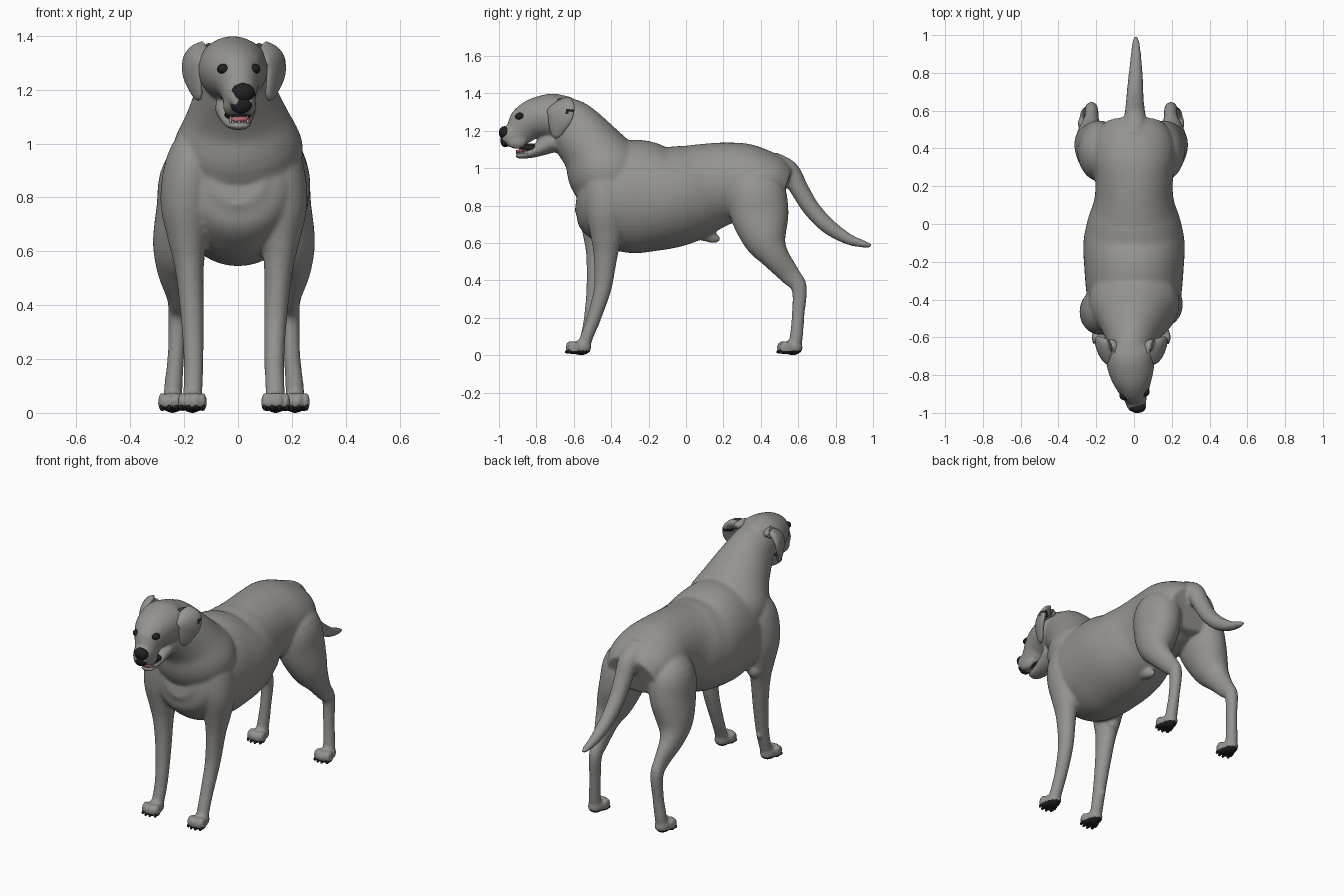
import bpy, bmesh, math
from mathutils import Vector, Matrix

if "Cube" in bpy.data.objects:
    bpy.data.objects.remove(bpy.data.objects["Cube"])


def material(name, rgb):
    m = bpy.data.materials.new(name)
    m.use_nodes = True
    m.diffuse_color = (*rgb, 1)
    m.node_tree.nodes["Principled BSDF"].inputs["Base Color"].default_value = (*rgb, 1)
    return m


COAT = material("grey coat", (0.305, 0.295, 0.275))
DARK = material("near black", (0.015, 0.015, 0.015))
PINK = material("tongue pink", (0.5, 0.15, 0.17))
TOOTH = material("tooth ivory", (0.65, 0.62, 0.54))


def spline(a, b, c, d, t):
    return 0.5 * (2 * b + (c - a) * t + (2 * a - 5 * b + 4 * c - d) * t * t
                  + (3 * b - a - 3 * c + d) * t ** 3)


def tube(bm, stations, sides=48, steps=5):
    """Loft elliptical rings along (x, y, z, width, depth) stations."""
    s = [Vector(p) for p in stations]
    s = [2 * s[0] - s[1]] + s + [2 * s[-1] - s[-2]]
    path = [spline(*s[i:i + 4], k / steps) for i in range(len(s) - 3) for k in range(steps)]
    path.append(s[-2])
    rings = []
    for i, p in enumerate(path):
        t = (path[min(i + 1, len(path) - 1)].xyz - path[max(i - 1, 0)].xyz).normalized()
        side = Vector((1, 0, 0))
        side = (side - t * side.dot(t)).normalized()
        up = t.cross(side)
        rings.append([bm.verts.new(p.xyz + side * p[3] * math.cos(a) + up * p[4] * math.sin(a))
                      for a in (math.tau * j / sides for j in range(sides))])
    faces = [bm.faces.new(rings[0]), bm.faces.new(rings[-1])]
    for r, q in zip(rings, rings[1:]):
        for j in range(sides):
            k = (j + 1) % sides
            faces.append(bm.faces.new((r[j], r[k], q[k], q[j])))
    bmesh.ops.recalc_face_normals(bm, faces=faces)


def ball(bm, loc, size, tilt=0.0, seg=24):
    m = Matrix.Translation(loc) @ Matrix.Rotation(tilt, 4, 'X') @ Matrix.Diagonal((*size, 1))
    bmesh.ops.create_uvsphere(bm, u_segments=seg, v_segments=seg // 2, radius=1, matrix=m)


def finish(bm, name, mats):
    me = bpy.data.meshes.new(name)
    bm.to_mesh(me)
    bm.free()
    ob = bpy.data.objects.new(name, me)
    bpy.context.collection.objects.link(ob)
    for m in mats:
        me.materials.append(m)
    me.shade_smooth()
    return ob


body = bmesh.new()

# Torso, from breast to rump
torso = [(-.58, .88, .10, .11), (-.545, .875, .175, .175), (-.47, .86, .23, .24),
         (-.38, .85, .25, .287), (-.25, .848, .262, .303), (-.10, .844, .268, .275),
         (.02, .87, .245, .257), (.12, .90, .212, .235), (.22, .92, .205, .218),
         (.34, .92, .22, .207), (.45, .91, .21, .17), (.53, .885, .16, .125)]
tube(body, [(0, *s) for s in torso])
ball(body, (0, .10, .645), (.032, .09, .035), -.35)

# Neck, skull, muzzle and lower jaw
tube(body, [(-.02, -.69, 1.28, .11, .11), (-.015, -.62, 1.23, .13, .145),
            (-.005, -.51, 1.11, .185, .168), (0, -.43, .99, .24, .21), (0, -.33, .88, .22, .2)])
tube(body, [(-.02, -.60, 1.29, .09, .09), (-.02, -.70, 1.278, .128, .122),
            (-.013, -.79, 1.268, .117, .112), (-.004, -.85, 1.24, .093, .10),
            (.002, -.885, 1.205, .072, .085), (.007, -.92, 1.178, .06, .071),
            (.014, -.96, 1.173, .052, .055), (.019, -.985, 1.175, .04, .042)])
ball(body, (-.018, -.70, 1.31), (.122, .105, .086))
tube(body, [(-.01, -.72, 1.14, .08, .06), (-.005, -.80, 1.095, .062, .036),
            (.003, -.87, 1.07, .047, .02), (.007, -.91, 1.066, .032, .012)])

# Tail
tube(body, [(0, .46, 1.03, .07, .06), (.005, .55, .985, .06, .055), (.005, .605, .89, .052, .05),
            (.005, .67, .785, .046, .046), (.008, .76, .69, .04, .042),
            (.01, .87, .62, .03, .03), (.01, .96, .592, .02, .018), (.01, .998, .585, .007, .006)])

# Legs, paws and toes
foreleg = [(.12, -.41, 1.02, .08, .09), (.16, -.44, .92, .095, .12), (.175, -.445, .78, .098, .115),
           (.172, -.445, .64, .072, .086), (.165, -.45, .53, .053, .064), (.155, -.465, .36, .043, .047),
           (.15, -.50, .2, .037, .038), (.152, -.53, .1, .036, .034), (.155, -.55, .04, .036, .034)]
hindleg = [(.08, .37, .96, .06, .07), (.145, .375, .89, .12, .15), (.172, .395, .75, .117, .155),
           (.205, .425, .62, .098, .117), (.22, .475, .53, .066, .077), (.21, .555, .43, .039, .056),
           (.21, .605, .36, .035, .042), (.215, .60, .22, .031, .034),
           (.225, .59, .1, .034, .035), (.228, .58, .04, .035, .033)]
claws = bmesh.new()
for side in (-1, 1):
    shift = -.015
    for leg, stagger in ((foreleg, .02 * side), (hindleg, 0)):
        # The forelegs stand slightly staggered, with the paws level
        stations = [(side * x + shift, y + stagger * min(1, max(0, z * 4 - .4)), z, a, b)
                    for x, y, z, a, b in leg]
        tube(body, stations)
        x, y = stations[-1][:2]
        ball(body, (x, y - .01, .04), (.045, .055, .041))
        for i in range(4):
            u = i - 1.5
            ty = y - .068 + .012 * abs(u)
            ball(body, (x + u * .0265, ty, .04), (.0145, .034, .038), .25)
            ball(claws, (x + u * .0275, ty - .022, .02), (.008, .014, .011), .5, 8)
    # Elbow and wrist bumps, hanging upper lips and brows
    ball(body, (side * .165 + shift, -.395 + .01 * side, .61), (.045, .035, .05))
    ball(body, (side * .15 + shift, -.475, .17), (.015, .014, .018))
    ball(body, (.006 + side * .036, -.905, 1.142), (.026, .055, .04))
    ball(body, (-.004 + side * .053, -.838, 1.305), (.032, .035, .026))

dog = finish(body, "body", [COAT, DARK])
remesh = dog.modifiers.new("fuse", 'REMESH')
remesh.mode = 'VOXEL'
remesh.voxel_size = .009
smooth = dog.modifiers.new("soften", 'SMOOTH')
smooth.iterations = 8
bpy.context.view_layer.objects.active = dog
for mod in ("fuse", "soften"):
    bpy.ops.object.modifier_apply(modifier=mod)
dog.data.shade_smooth()
# Dark paw pads underneath
for p in dog.data.polygons:
    p.material_index = 1 if p.center.z < .026 else 0
finish(claws, "claws", [DARK])

# Hanging ears, turned so the rear edge flares outward
ear = [(-.08, .0, 1.335, .02, .03), (-.045, .0, 1.345, .028, .055), (-.008, .005, 1.322, .026, .078),
       (.006, .005, 1.28, .022, .074), (.004, -.01, 1.23, .019, .056),
       (-.005, -.025, 1.18, .014, .03), (-.01, -.03, 1.162, .006, .01)]
for side, name, x in ((1, "left_ear", .134), (-1, "right_ear", -.164)):
    bm = bmesh.new()
    tube(bm, [(side * s[0], *s[1:]) for s in ear])
    bm.transform(Matrix.Translation((x, -.675, 0)) @ Matrix.Rotation(-.42 * side, 4, 'Z'))
    ob = finish(bm, name, [COAT, DARK])
    # Small dark mark on the rear edge of the left ear
    for p in ob.data.polygons:
        p.material_index = int(side > 0 and p.center.y > -.645 and abs(p.center.z - 1.305) < .01)

# Eyes, set into the surface of the face
bpy.context.view_layer.update()
for x, name in ((.067, "left_eye"), (-.06, "right_eye")):
    _, hit, normal, _ = dog.ray_cast(Vector((x, -1.2, 1.28)), Vector((0, 1, 0)))
    bm = bmesh.new()
    ball(bm, hit - normal * .011, (.025, .028, .02))
    finish(bm, name, [DARK])

# Nose pad running down to the lip
bm = bmesh.new()
ball(bm, (.018, -.968, 1.188), (.045, .032, .037), .3)
ball(bm, (.012, -.966, 1.148), (.041, .027, .036))
finish(bm, "nose", [DARK])

# Mouth lining, tongue and teeth
bm = bmesh.new()
ball(bm, (0, -.835, 1.108), (.05, .06, .024))
finish(bm, "mouth_lining", [DARK])
bm = bmesh.new()
tube(bm, [(0, -.80, 1.10, .03, .012), (.004, -.86, 1.096, .036, .012), (.008, -.907, 1.088, .026, .009)])
finish(bm, "tongue", [PINK])
bm = bmesh.new()
for i in range(11):
    a = math.pi * i / 10
    top = .026 if i in (2, 8) else .012
    m = Matrix.Translation((.004 + .04 * math.cos(a), -.85 - .054 * math.sin(a), 1.077 + top / 2))
    bmesh.ops.create_cone(bm, cap_ends=True, segments=8, radius1=.006, radius2=.002, depth=top, matrix=m)
finish(bm, "teeth", [TOOTH])
